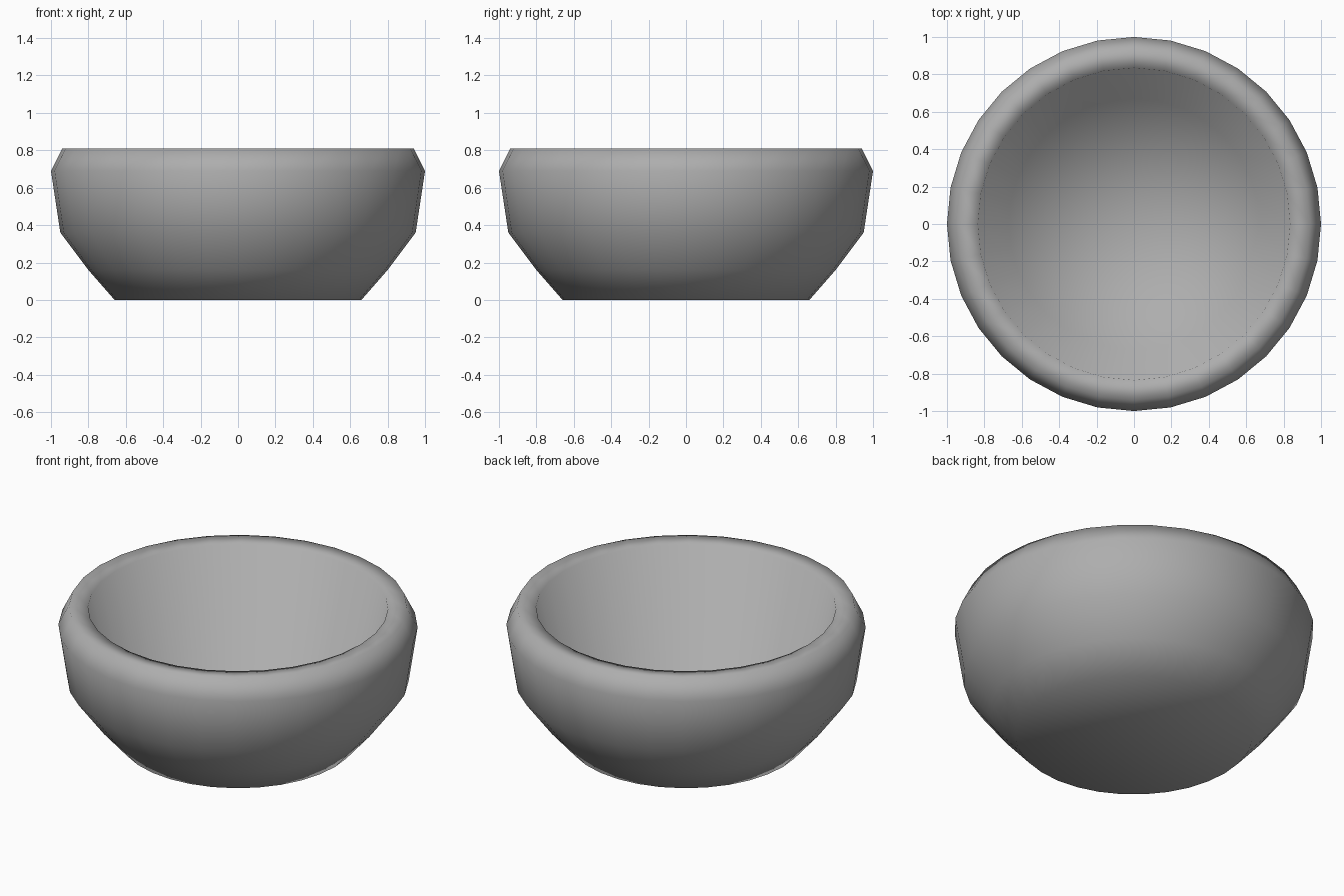
import bpy, bmesh
from math import sin, cos, tau

if "Cube" in bpy.data.objects:
    bpy.data.objects.remove(bpy.data.objects["Cube"])

SIDES = 32

# Bowl cross-section (radius, height): outer wall upward, over the lip, down inside
PROFILE = [(0.66, 0.0), (0.80, 0.16), (0.95, 0.36), (1.0, 0.69), (0.94, 0.81),
           (0.835, 0.80), (0.67, 0.09)]


def lathe(name, profile, bottom_z, floor_z):
    bm = bmesh.new()
    rings = [[bm.verts.new((r * cos(tau * i / SIDES), r * sin(tau * i / SIDES), z))
              for i in range(SIDES)] for r, z in profile]
    base = bm.verts.new((0, 0, bottom_z))
    floor = bm.verts.new((0, 0, floor_z))
    for i in range(SIDES):
        j = (i + 1) % SIDES
        for a, b in zip(rings, rings[1:]):
            bm.faces.new((a[i], a[j], b[j], b[i]))
        # Fan caps for the underside and the inner floor
        bm.faces.new((base, rings[0][j], rings[0][i]))
        bm.faces.new((floor, rings[-1][i], rings[-1][j]))
    bmesh.ops.recalc_face_normals(bm, faces=bm.faces[:])
    for f in bm.faces:
        f.smooth = True
    mesh = bpy.data.meshes.new(name)
    bm.to_mesh(mesh)
    bm.free()
    obj = bpy.data.objects.new(name, mesh)
    bpy.context.collection.objects.link(obj)
    # Grey clay
    mat = bpy.data.materials.new("grey_clay")
    mat.diffuse_color = (0.42, 0.42, 0.42, 1)
    mat.use_nodes = True
    mat.node_tree.nodes["Principled BSDF"].inputs["Base Color"].default_value = mat.diffuse_color
    mesh.materials.append(mat)
    return obj


lathe("bowl", PROFILE, 0.0, 0.09)
